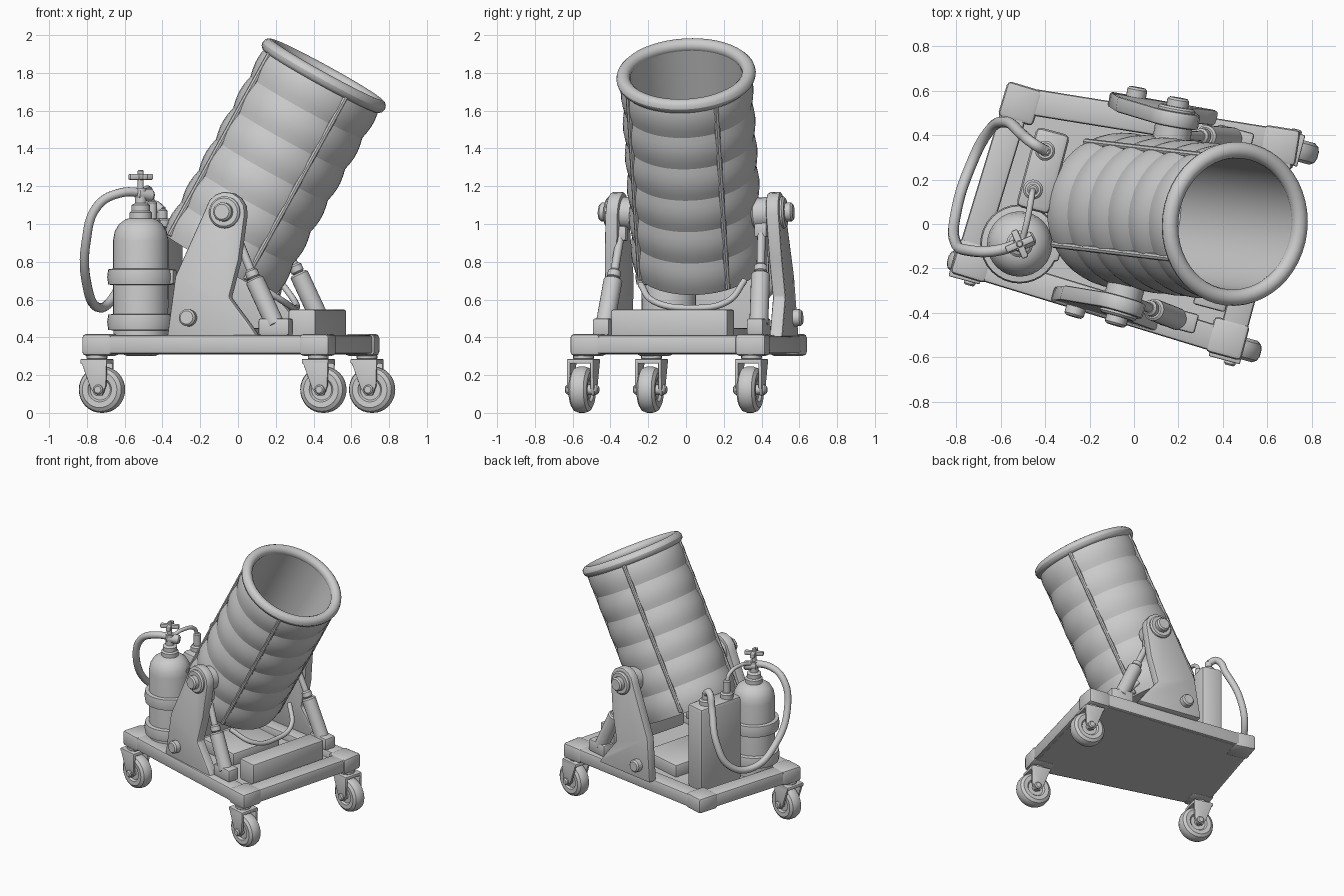
import bpy, bmesh, math
from mathutils import Matrix, Vector

if "Cube" in bpy.data.objects:
    bpy.data.objects.remove(bpy.data.objects["Cube"])

YAW = math.radians(-15)
grey = bpy.data.materials.new("plain grey")
grey.diffuse_color = (0.6, 0.6, 0.6, 1)
grey.use_nodes = True
grey.node_tree.nodes["Principled BSDF"].inputs["Base Color"].default_value = grey.diffuse_color


def place(loc, yaw=YAW, tilt=0.0):
    return Matrix.Translation(loc) @ Matrix.Rotation(yaw, 4, 'Z') @ Matrix.Rotation(tilt, 4, 'Y')


def finish(name, bm, mat=Matrix(), angle=32):
    bm.transform(mat)
    bmesh.ops.recalc_face_normals(bm, faces=bm.faces)
    me = bpy.data.meshes.new(name)
    bm.to_mesh(me)
    bm.free()
    for p in me.polygons:
        p.use_smooth = True
    me.set_sharp_from_angle(angle=math.radians(angle))
    me.materials.append(grey)
    ob = bpy.data.objects.new(name, me)
    bpy.context.collection.objects.link(ob)
    return ob


def round_edges(bm, width):
    edges = [e for e in bm.edges if e.calc_face_angle(0) > 0.6]
    bmesh.ops.bevel(bm, geom=edges, offset=width, segments=2, profile=0.5, affect='EDGES')


def box(name, size, mat, bevel=0.012):
    bm = bmesh.new()
    bmesh.ops.create_cube(bm, size=1)
    bmesh.ops.scale(bm, vec=size, verts=bm.verts)
    round_edges(bm, bevel)
    return finish(name, bm, mat)


def prism(name, pts, depth, mat, bevel=0.01):
    """Outline in local x/z, given thickness along local y."""
    bm = bmesh.new()
    f = bm.faces.new([bm.verts.new((x, -depth / 2, z)) for x, z in pts])
    top = bmesh.ops.extrude_face_region(bm, geom=[f])['geom']
    bmesh.ops.translate(bm, vec=(0, depth, 0), verts=[v for v in top if isinstance(v, bmesh.types.BMVert)])
    bmesh.ops.recalc_face_normals(bm, faces=bm.faces)
    if bevel:
        round_edges(bm, bevel)
    return finish(name, bm, mat)


def lathe(name, profile, mat, n=32, angle=32):
    """Revolve (radius, height) points about local z; radius 0 closes the end."""
    bm = bmesh.new()
    rings = []
    for r, z in profile:
        k = 1 if r == 0 else n
        rings.append([bm.verts.new((r * math.cos(math.tau * i / n), r * math.sin(math.tau * i / n), z))
                      for i in range(k)])
    for a, b in zip(rings, rings[1:]):
        for i in range(n):
            j = (i + 1) % n
            q = [a[i % len(a)], a[j % len(a)], b[j % len(b)], b[i % len(b)]]
            bm.faces.new(list(dict.fromkeys(q)))
    return finish(name, bm, mat, angle)


def rod(name, a, b, r, n=20):
    a, b = Vector(a), Vector(b)
    h, c = (b - a).length, min(0.01, r * 0.3)
    m = Matrix.Translation(a) @ (b - a).to_track_quat('Z', 'Y').to_matrix().to_4x4()
    return lathe(name, [(0, 0), (r - c, 0), (r, c), (r, h - c), (r - c, h), (0, h)], m, n)


def hose(name, pts, r):
    cu = bpy.data.curves.new(name, 'CURVE')
    cu.dimensions, cu.bevel_depth, cu.bevel_resolution = '3D', r, 3
    cu.use_fill_caps, cu.resolution_u = True, 6
    s = cu.splines.new('BEZIER')
    s.bezier_points.add(len(pts) - 1)
    for p, co in zip(s.bezier_points, pts):
        p.co = co
        p.handle_left_type = p.handle_right_type = 'AUTO'
    tmp = bpy.data.objects.new(name, cu)
    bpy.context.collection.objects.link(tmp)
    dg = bpy.context.evaluated_depsgraph_get()
    bm = bmesh.new()
    me = bpy.data.meshes.new_from_object(tmp.evaluated_get(dg))
    bm.from_mesh(me)
    bpy.data.objects.remove(tmp)
    finish(name, bm, angle=50)


# --- base frame: skewed quad of beams, corner blocks and a recessed deck ---
corners = [Vector(c) for c in ((-0.83, -0.22), (0.48, -0.62), (0.76, 0.42), (-0.57, 0.635))]
mid = sum(corners, Vector((0, 0))) / 4
prism_pts = [mid + (c - mid) * 0.95 for c in corners]
prism("deck", [(p.x, -p.y) for p in prism_pts], 0.05,
      Matrix.Translation((0, 0, 0.335)) @ Matrix.Rotation(math.pi / 2, 4, 'X') @ Matrix.Scale(1, 4), 0) \
    .data.transform(Matrix.Identity(4))
deck = bpy.data.objects["deck"]
deck.data.transform(Matrix.Scale(-1, 4, (0, 1, 0)))
deck.data.flip_normals()
for i in range(4):
    a, b, p = corners[i], corners[(i + 1) % 4], corners[i - 1]
    d = (b - a).normalized()
    yaw = math.atan2(d.y, d.x)
    c = (a + b) / 2 + Vector((-d.y, d.x)) * 0.067
    box("frame_beam", ((b - a).length - 0.1, 0.12, 0.10), place((c.x, c.y, 0.362), yaw), 0.015)
    k = a + d * 0.083 + (p - a).normalized() * 0.083
    box("corner_block", (0.165, 0.165, 0.115), place((k.x, k.y, 0.36), yaw), 0.02)
# make sure the deck lies under the beams
if (deck.data.vertices[0].co.xy - prism_pts[0]).length > 0.05:
    deck.data.transform(Matrix.Scale(-1, 4, (0, 1, 0)))
    deck.data.flip_normals()

# --- three casters ---
for x, y in ((-0.72, -0.19), (0.452, -0.55), (0.71, 0.34)):
    m = place((x, y, 0.123))
    side = m @ Matrix.Rotation(math.pi / 2, 4, 'X')
    lathe("wheel", [(0, -0.035), (0.055, -0.035), (0.065, -0.048), (0.095, -0.05), (0.115, -0.037), (0.123, -0.015),
                    (0.123, 0.015), (0.115, 0.037), (0.095, 0.05), (0.065, 0.048), (0.055, 0.035), (0, 0.035)], side)
    for s in (-1, 1):
        prism("fork_side", [(-0.10, 0.16), (0.045, 0.16), (0.04, 0.02), (0.02, -0.03), (-0.02, -0.03), (-0.045, 0.01)],
              0.018, m @ Matrix.Translation((0, s * 0.064, 0)), 0.004)
    box("fork_top", (0.145, 0.146, 0.025), m @ Matrix.Translation((-0.028, 0, 0.15)), 0.006)
    rod("swivel", m @ Vector((-0.028, 0, 0.155)), m @ Vector((-0.028, 0, 0.19)), 0.055)
    rod("axle", m @ Vector((0, -0.09, 0)), m @ Vector((0, 0.09, 0)), 0.026, 12)

# --- barrel: quilted outside, hollow inside ---
L = 1.14
barrel = place((-0.095, 0.065, 0.788), math.atan2(-0.065, 0.553), math.radians(29))
rows, steps = 6, 5
outer = [(0.338 + 0.014 * math.sin(math.pi * j / steps), L * (i + j / steps) / rows)
         for i in range(rows) for j in range(steps)]
lathe("barrel", [(0, 0), (0.325, 0)] + outer + [(0.335, L), (0.30, L), (0.30, 0.09), (0.27, 0.05), (0, 0.05)],
      barrel, 48, 20)
lathe("muzzle_rim", [(0.333 + 0.037 * math.cos(t * math.pi / 6), L + 0.037 * math.sin(t * math.pi / 6))
                     for t in range(13)], barrel, 48, 50)
for k in range(4):
    t = math.radians(-57 + 90 * k)
    p = Vector((0.345 * math.cos(t), 0.345 * math.sin(t), 0))
    rod("barrel_seam", barrel @ (p + Vector((0, 0, 0.01))), barrel @ (p + Vector((0, 0, L))), 0.015, 8)

# --- side brackets with pivots, and lifting struts ---
arc = [(0.11 * math.cos(math.radians(t)), 0.11 * math.sin(math.radians(t))) for t in range(-5, 171, 25)]
plate = [(-0.31, -0.66), (0.19, -0.66), (0.14, -0.59), (0.03, -0.45), (0.08, -0.25)] + arc + [(-0.27, -0.34)]
for s, loc, yaw in ((-1, (-0.06, -0.365, 1.06), math.radians(-16)), (1, (0.185, 0.475, 1.06), math.radians(-10))):
    m = place(loc, yaw)
    m = m @ Matrix.Rotation(s * math.radians(3), 4, 'X')
    prism("side_bracket", plate, 0.07, m, 0.012)
    for name, x, z, r, y0, y1 in (("pivot_boss", 0, 0, 0.085, -0.12, 0.055), ("pivot_bolt", 0, 0, 0.05, 0, 0.095),
                                  ("bracket_bolt", -0.19, -0.56, 0.045, 0, 0.08)):
        rod(name, m @ Vector((x, s * y0, z)), m @ Vector((x, s * y1, z)), r)

for foot, body, tip in (((0.20, -0.43, 0.46), (0.085, -0.385, 0.71), (-0.01, -0.345, 0.95)),
                        ((0.45, 0.385, 0.46), (0.32, 0.395, 0.74), (0.21, 0.40, 0.97))):
    f, b, t = Vector(foot), Vector(body), Vector(tip)
    box("strut_foot", (0.17, 0.09, 0.09), place((f.x, f.y, 0.455)))
    rod("strut_cylinder", f, b, 0.05)
    rod("strut_collar", b, b.lerp(t, 0.2), 0.035)
    rod("strut_rod", b, t, 0.022, 12)
    box("strut_end", (0.06, 0.07, 0.08), place(t))

# --- box in front of the barrel, hose beneath the barrel ---
box("battery_box", (0.15, 0.64, 0.16), place((0.42, -0.07, 0.467)), 0.012)
hose("under_hose", [(0.10, -0.24, 0.68), (0.24, -0.17, 0.59), (0.30, 0.03, 0.555), (0.30, 0.22, 0.59),
                    (0.22, 0.31, 0.70)], 0.017)
box("cradle", (0.34, 0.42, 0.10), place((-0.04, 0.09, 0.40)))

# --- gas cylinder with straps and valve ---
cyl = Matrix.Translation((-0.515, -0.09, 0))
lathe("gas_cylinder", [(0, 0.35), (0.145, 0.35), (0.147, 0.91), (0.138, 0.96), (0.115, 1.0), (0.08, 1.025),
                       (0.06, 1.03), (0.06, 1.06), (0.05, 1.07), (0.05, 1.10), (0.03, 1.11), (0.03, 1.19), (0, 1.19)], cyl)
for z in (0.48, 0.72):
    lathe("strap", [(0.14, z - 0.045), (0.172, z - 0.04), (0.178, z), (0.172, z + 0.04), (0.14, z + 0.045)], cyl)
    box("strap_clip", (0.10, 0.08, 0.08), place((-0.38, -0.12, z)))
rod("valve_stem", (-0.515, -0.09, 1.15), (-0.515, -0.09, 1.285), 0.016, 12)
for a in (0.4, 1.97):
    box("valve_handle", (0.135, 0.032, 0.032), place((-0.515, -0.09, 1.25), a), 0.008)
rod("valve_outlet", (-0.54, -0.10, 1.16), (-0.45, -0.06, 1.15), 0.033)

# --- flat tank with two fittings ---
box("flat_tank", (0.155, 0.37, 0.64), place((-0.41, 0.24, 0.67)), 0.025)
for x, y, top in ((-0.40, 0.33, 1.08), (-0.455, 0.155, 1.12)):
    rod("tank_cap", (x, y, 0.97), (x, y, 1.03), 0.045)
    rod("tank_nozzle", (x, y, 1.0), (x, y, top), 0.026, 14)

# --- hoses ---
hose("main_hose", [(-0.49, -0.08, 1.165), (-0.62, -0.12, 1.165), (-0.74, -0.12, 1.10), (-0.805, -0.08, 0.90),
                   (-0.80, 0.06, 0.68), (-0.745, 0.24, 0.56), (-0.66, 0.41, 0.61), (-0.58, 0.46, 0.79),
                   (-0.50, 0.40, 1.0), (-0.45, 0.36, 1.10), (-0.40, 0.33, 1.07)], 0.025)
hose("link_pipe", [(-0.455, 0.155, 1.10), (-0.46, 0.13, 1.16), (-0.48, 0.02, 1.19), (-0.505, -0.08, 1.17)], 0.014)
